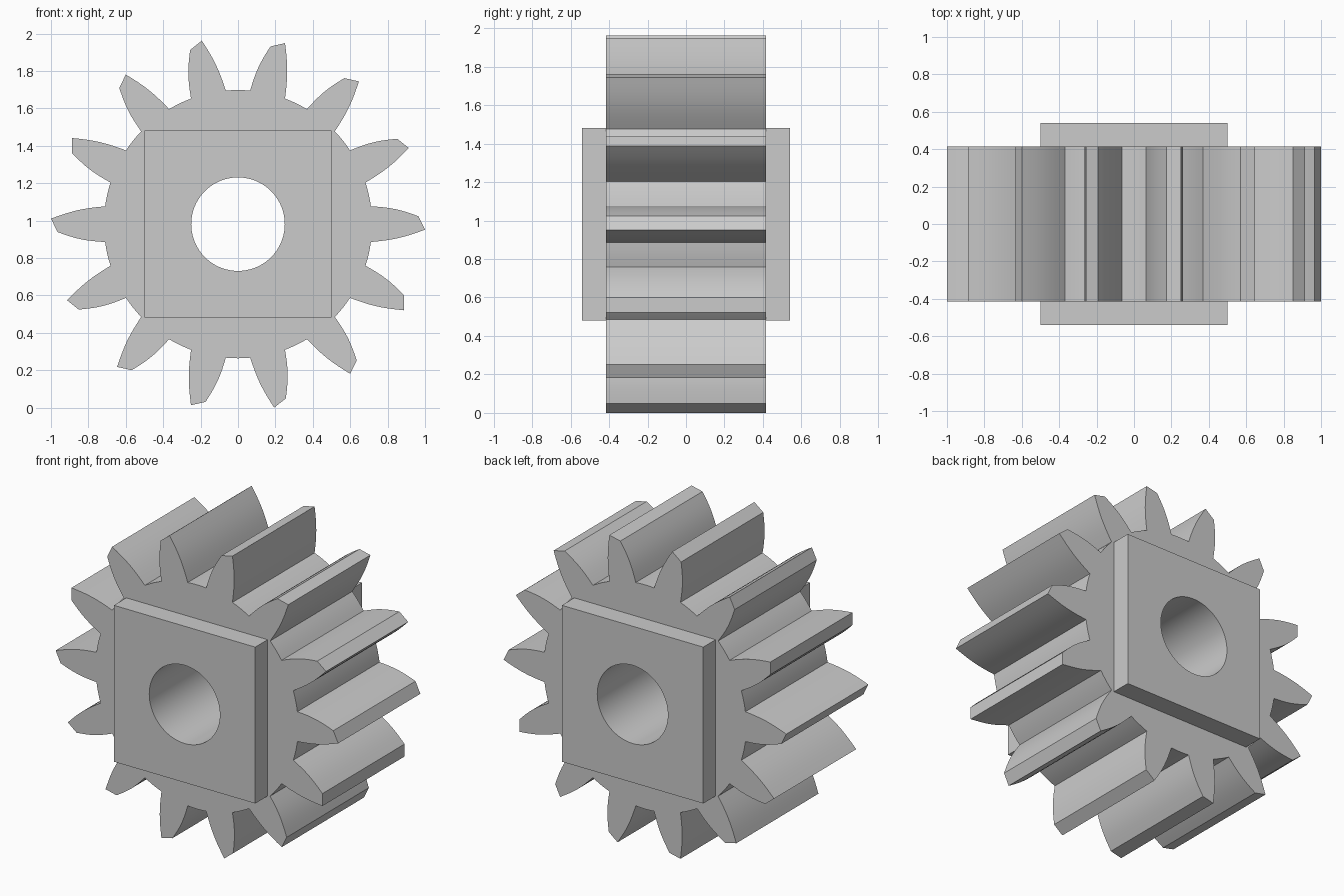
import bpy, bmesh
from math import sin, cos, radians, pi
from mathutils import Vector

cube = bpy.data.objects.get("Cube")
if cube:
    bpy.data.objects.remove(cube, do_unlink=True)

TEETH = 14
ROOT_R, ROOT_HALF = 0.717, 7.65      # root circle radius, half tooth angle at the root
LONG_TIP = (1.0, -1.7)               # radius and angle of the two skewed tip corners
SHORT_TIP = (0.966, 2.5)
BULGE = 0.012
GEAR_HALF, HUB_HALF, HUB_SIDE = 0.415, 0.54, 0.5
BORE_R = 0.25
CENTRE_Z = LONG_TIP[0] * sin(radians(90 + 180 / TEETH + LONG_TIP[1]))

steel = bpy.data.materials.new("light grey steel")
steel.use_nodes = True
steel.diffuse_color = (0.6, 0.6, 0.6, 1)
steel.node_tree.nodes["Principled BSDF"].inputs["Base Color"].default_value = steel.diffuse_color


def polar(r, degrees):
    a = radians(degrees)
    return Vector((r * cos(a), r * sin(a)))


def flank(a, b, side, steps=8):
    """Slightly convex line from a to b, bulging to the given side."""
    d = (b - a).normalized()
    normal = Vector((d.y, -d.x)) * side
    return [a.lerp(b, i / steps) + normal * BULGE * sin(pi * i / steps)
            for i in range(steps + 1)]


def prism(name, points, y0, y1):
    """Extrude an x-z outline along y."""
    bm = bmesh.new()
    face = bm.faces.new([bm.verts.new((p.x, y0, p.y + CENTRE_Z)) for p in points])
    moved = bmesh.ops.extrude_face_region(bm, geom=[face])["geom"]
    bmesh.ops.translate(bm, vec=(0, y1 - y0, 0),
                        verts=[v for v in moved if isinstance(v, bmesh.types.BMVert)])
    bmesh.ops.recalc_face_normals(bm, faces=bm.faces)
    mesh = bpy.data.meshes.new(name)
    bm.to_mesh(mesh)
    bm.free()
    mesh.materials.append(steel)
    obj = bpy.data.objects.new(name, mesh)
    bpy.context.collection.objects.link(obj)
    return obj


# Gear outline: each tooth followed by its root arc
outline = []
pitch = 360 / TEETH
for i in range(TEETH):
    a = i * pitch
    outline += flank(polar(ROOT_R, a - ROOT_HALF), polar(LONG_TIP[0], a + LONG_TIP[1]), 1)
    outline += flank(polar(SHORT_TIP[0], a + SHORT_TIP[1]), polar(ROOT_R, a + ROOT_HALF), 1)
    valley = pitch - 2 * ROOT_HALF
    outline += [polar(ROOT_R, a + ROOT_HALF + valley * k / 4) for k in (1, 2, 3)]

# Toothed wheel and the square hub plates on both faces
square = [Vector((x, z)) * HUB_SIDE for x, z in ((-1, -1), (1, -1), (1, 1), (-1, 1))]
parts = [prism("toothed_wheel", outline, -GEAR_HALF, GEAR_HALF),
         prism("front_hub_plate", square, -HUB_HALF, -GEAR_HALF),
         prism("back_hub_plate", square, GEAR_HALF, HUB_HALF)]

# Round bore through every part
cutter = prism("bore_cutter", [polar(BORE_R, i * 5) for i in range(72)], -1, 1)
cutter.hide_render = True
for obj in parts:
    bpy.context.view_layer.objects.active = obj
    cut = obj.modifiers.new("bore", 'BOOLEAN')
    cut.operation, cut.solver, cut.object = 'DIFFERENCE', 'EXACT', cutter
    bpy.ops.object.modifier_apply(modifier=cut.name)
bpy.data.objects.remove(cutter, do_unlink=True)

# Smooth flanks and bore, sharp edges elsewhere
bpy.ops.object.select_all(action='DESELECT')
for obj in parts:
    obj.select_set(True)
bpy.ops.object.shade_smooth_by_angle(angle=radians(20))
